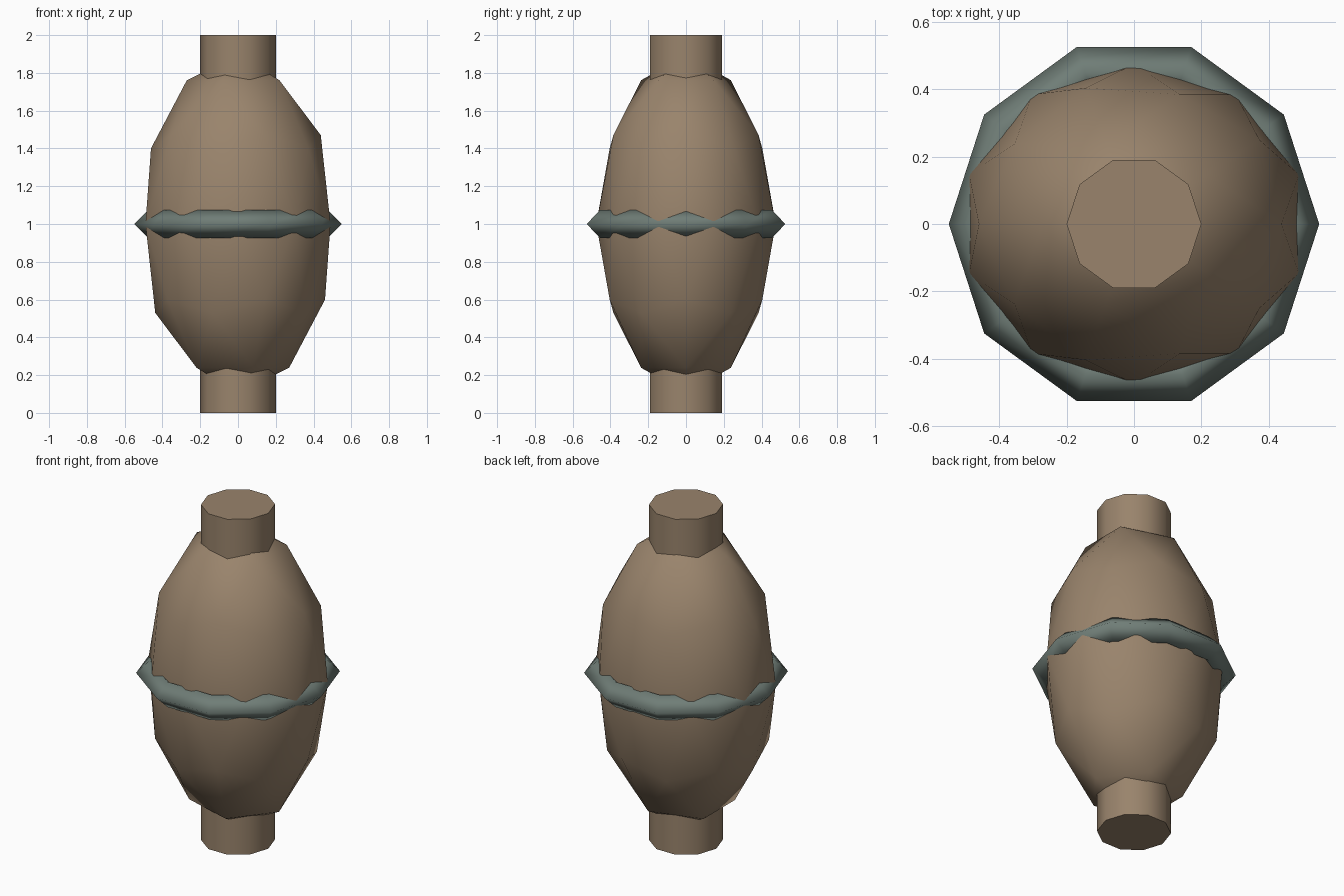
import bpy
import math

cube = bpy.data.objects.get("Cube")
if cube:
    bpy.data.objects.remove(cube, do_unlink=True)


def make_material(name, color):
    mat = bpy.data.materials.new(name)
    mat.use_nodes = True
    mat.diffuse_color = color
    bsdf = next(n for n in mat.node_tree.nodes if n.type == 'BSDF_PRINCIPLED')
    bsdf.inputs["Base Color"].default_value = color
    return mat


def finish(name, mat, angle, scale=(1, 1, 1)):
    """Name, scale, colour and smooth the object just added."""
    obj = bpy.context.object
    obj.name = name
    obj.scale = scale
    bpy.ops.object.transform_apply(location=False, rotation=True, scale=True)
    obj.data.materials.append(mat)
    bpy.ops.object.shade_smooth_by_angle(angle=math.radians(angle))
    return obj


tan = make_material("tan wood", (0.32, 0.23, 0.15, 1))
grey = make_material("grey green metal", (0.16, 0.205, 0.183, 1))
centre = (0, 0, 1)

# Faceted egg-shaped body, slightly narrower front to back
bpy.ops.mesh.primitive_ico_sphere_add(subdivisions=2, radius=1, location=centre,
                                      rotation=(0, 0, math.pi))
finish("body", tan, 180, (0.515, 0.475, 0.895))

# Ten-sided rod through the body, showing at both ends
bpy.ops.mesh.primitive_cylinder_add(vertices=10, radius=0.2, depth=2,
                                    location=centre, rotation=(0, 0, math.pi / 2))
finish("rod", tan, 50)

# Diamond-section band around the middle
bpy.ops.mesh.primitive_torus_add(major_segments=10, minor_segments=4,
                                 major_radius=0.475, minor_radius=0.075,
                                 location=centre)
finish("middle_band", grey, 180, (1, 1.005, 1))
